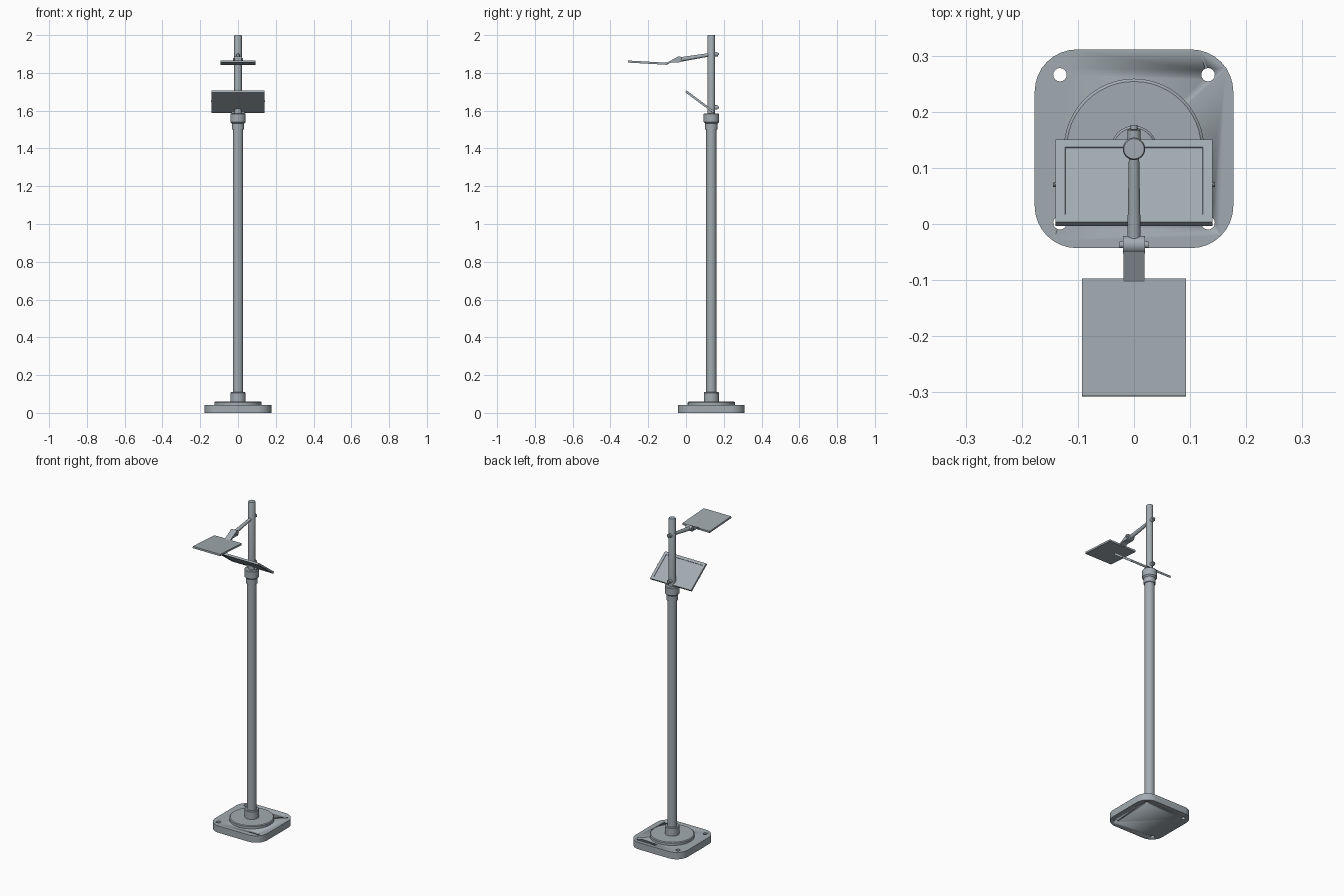
import bpy, bmesh, math
from mathutils import Vector

if "Cube" in bpy.data.objects:
    bpy.data.objects.remove(bpy.data.objects["Cube"])

PY = 0.134  # pole centre in y
mat = bpy.data.materials.new("blue_grey_metal")
mat.diffuse_color = (0.36, 0.41, 0.44, 1)
mat.use_nodes = True
mat.node_tree.nodes["Principled BSDF"].inputs["Base Color"].default_value = mat.diffuse_color


def finish(name, bm, smooth=True):
    bmesh.ops.recalc_face_normals(bm, faces=bm.faces)
    me = bpy.data.meshes.new(name)
    bm.to_mesh(me)
    bm.free()
    me.materials.append(mat)
    ob = bpy.data.objects.new(name, me)
    bpy.context.collection.objects.link(ob)
    if smooth:
        bpy.context.view_layer.objects.active = ob
        ob.select_set(True)
        bpy.ops.object.shade_smooth_by_angle(angle=math.radians(35))
        ob.select_set(False)
    return ob


def lathe(name, prof, n=40):
    """Closed turned part around the pole axis; prof = (radius, z)."""
    bm = bmesh.new()
    rings = [[bm.verts.new((r * math.cos(2 * math.pi * i / n),
                            PY + r * math.sin(2 * math.pi * i / n), z))
              for i in range(n)] for r, z in prof]
    for a, b in zip(rings, rings[1:]):
        for i in range(n):
            j = (i + 1) % n
            bm.faces.new((a[i], a[j], b[j], b[i]))
    bm.faces.new(rings[0])
    bm.faces.new(rings[-1])
    return finish(name, bm)


def rod(name, p, q, r1, r2=None, n=20):
    """Cylinder or cone between two points."""
    p, q = Vector(p), Vector(q)
    bm = bmesh.new()
    bmesh.ops.create_cone(bm, cap_ends=True, segments=n, radius1=r1,
                          radius2=r1 if r2 is None else r2, depth=(q - p).length)
    rot = Vector((0, 0, 1)).rotation_difference(q - p)
    for v in bm.verts:
        v.co = rot @ v.co + (p + q) / 2
    return finish(name, bm)


def extrude_x(name, pts, w):
    """Side profile (y, z) extruded across x by half width w."""
    bm = bmesh.new()
    a = [bm.verts.new((-w, y, z)) for y, z in pts]
    b = [bm.verts.new((w, y, z)) for y, z in pts]
    bm.faces.new(a)
    bm.faces.new(b)
    for i in range(len(pts)):
        j = (i + 1) % len(pts)
        bm.faces.new((a[i], a[j], b[j], b[i]))
    return finish(name, bm, False)


def slab(name, p, q, w, t, inset=0, depth=0):
    """Flat panel whose mid line runs from p to q in (y, z)."""
    p, q = Vector(p), Vector(q)
    d = (q - p).normalized()
    n = Vector((-d.y, d.x)) * t / 2
    ob = extrude_x(name, [p - n, q - n, q + n, p + n], w)
    if inset:
        bm = bmesh.new()
        bm.from_mesh(ob.data)
        for f in sorted(bm.faces, key=lambda f: -f.calc_area())[:2]:
            bmesh.ops.inset_region(bm, faces=[f], thickness=inset)
            bmesh.ops.inset_region(bm, faces=[f], thickness=0.001, depth=-depth)
        bm.to_mesh(ob.data)
        bm.free()
    return ob


# Base plate with rounded corners
bm = bmesh.new()
h, r = 0.177, 0.075
loop = []
for k, (sx, sy) in enumerate(((1, 1), (-1, 1), (-1, -1), (1, -1))):
    for i in range(9):
        a = math.pi / 2 * (k + i / 8)
        loop.append(((h - r) * sx + r * math.cos(a), PY + (h - r) * sy + r * math.sin(a)))
low = bm.faces.new([bm.verts.new((x, y, 0)) for x, y in loop])
for g in bmesh.ops.extrude_face_region(bm, geom=[low])["geom"]:
    if isinstance(g, bmesh.types.BMVert):
        g.co.z = 0.042
base = finish("base_plate", bm)

# Bolt holes through the base corners
for sx in (-1, 1):
    for sy in (-1, 1):
        x, y = 0.132 * sx, PY + 0.132 * sy
        cut = rod("bolt_hole_cutter", (x, y, -0.02), (x, y, 0.08), 0.012, n=16)
        cut.hide_render = True
        cut.hide_set(True)
        mod = base.modifiers.new("bolt_hole", 'BOOLEAN')
        mod.operation = 'DIFFERENCE'
        mod.solver = 'EXACT'
        mod.object = cut
bpy.context.view_layer.update()
cut_mesh = bpy.data.meshes.new_from_object(
    base.evaluated_get(bpy.context.evaluated_depsgraph_get()))
base.modifiers.clear()
base.data = cut_mesh
for ob in [o for o in bpy.data.objects if o.name.startswith("bolt_hole_cutter")]:
    bpy.data.objects.remove(ob)

# Turned pole parts
lathe("base_disc", [(0.125, 0.04), (0.125, 0.056), (0.12, 0.06)], 48)
lathe("base_collar", [(0.04, 0.058), (0.04, 0.106), (0.037, 0.11)])
lathe("main_pole", [(0.0275, 0.1), (0.0275, 1.51)])
lathe("pole_collar", [(0.033, 1.5), (0.033, 1.532), (0.041, 1.54), (0.041, 1.582), (0.037, 1.586)])
lathe("upper_pole", [(0.02, 1.58), (0.02, 1.996), (0.018, 2.0)], 28)

# Sloping tray with side pins and a clamp behind the pole
slab("sloping_tray", (0.0, 1.702), (0.147, 1.592), 0.14, 0.012, 0.024, 0.002)
for s in (-1, 1):
    rod("tray_pin", (0.137 * s, 0.07, 1.65), (0.144 * s, 0.07, 1.65), 0.004, n=10)
    rod("tray_hinge", (0.018 * s, 0.14, 1.592), (0.034 * s, 0.14, 1.592), 0.009, n=14)
rod("tray_clamp", (0, 0.145, 1.617), (0, 0.168, 1.617), 0.012)
rod("tray_clamp_knob", (0, 0.168, 1.617), (0, 0.176, 1.617), 0.006)

# Upper arm with clamp knob, tapering toward the hinge
rod("arm_clamp", (0, 0.145, 1.898), (0, 0.168, 1.9), 0.012)
rod("arm_clamp_knob", (0, 0.168, 1.9), (0, 0.176, 1.9), 0.006)
rod("upper_arm", (0, 0.13, 1.897), (0, -0.03, 1.871), 0.009, 0.012)

# Arm hinge, bracket and flat shelf
rod("arm_hinge", (-0.02, -0.037, 1.872), (0.02, -0.037, 1.872), 0.016)
rod("arm_hinge_pin", (-0.026, -0.037, 1.872), (0.026, -0.037, 1.872), 0.006, n=12)
extrude_x("shelf_bracket", [(-0.105, 1.843), (-0.075, 1.856), (-0.035, 1.856),
                            (-0.045, 1.884), (-0.105, 1.853)], 0.019)
slab("flat_shelf", (-0.307, 1.86), (-0.097, 1.848), 0.093, 0.011)
